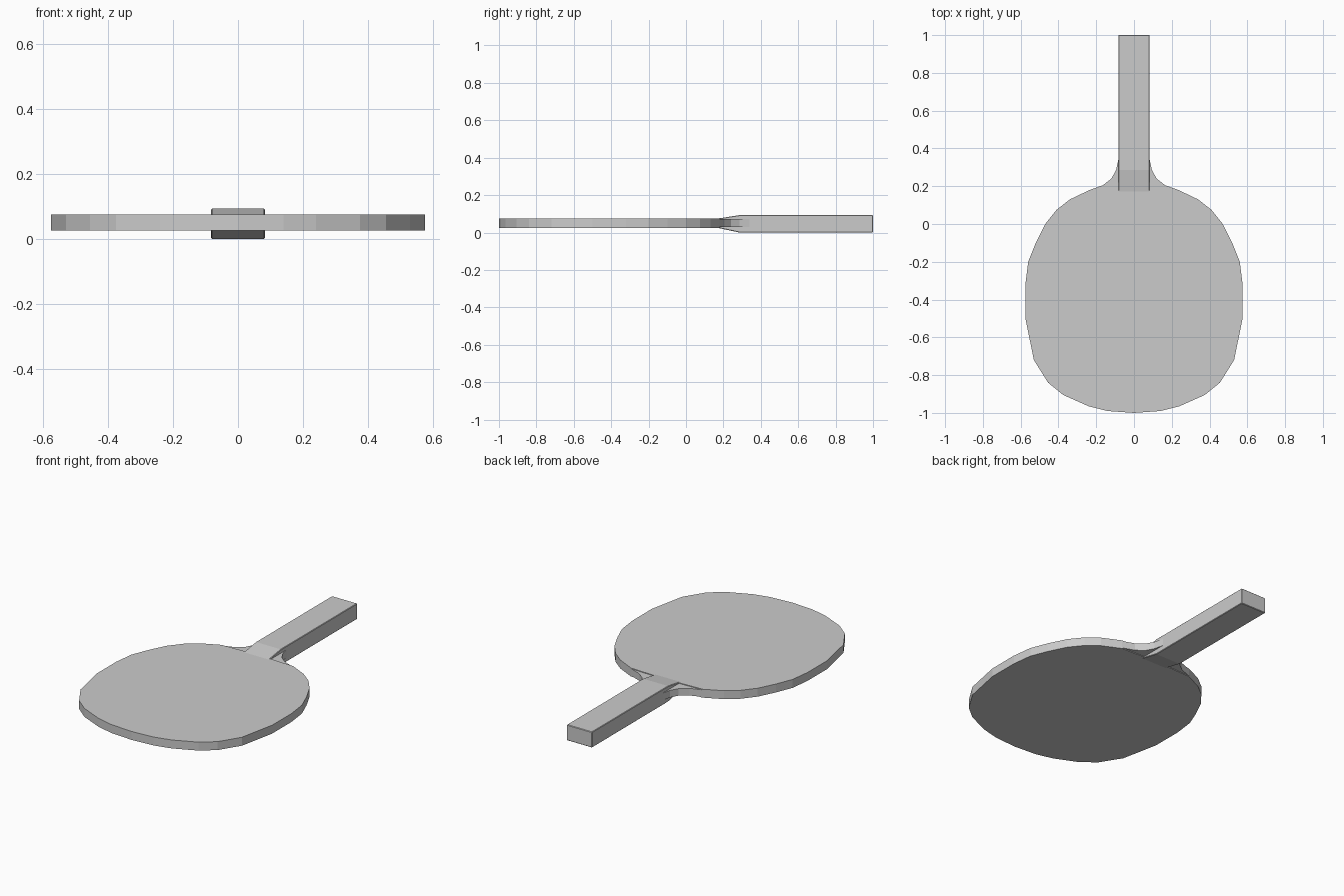
import bpy, bmesh

if "Cube" in bpy.data.objects:
    bpy.data.objects.remove(bpy.data.objects["Cube"])

# Half outline of the blade, from the tip round to the neck
HEAD = [(0.14, -0.99), (0.24, -0.965), (0.375, -0.905), (0.455, -0.84),
        (0.53, -0.72), (0.575, -0.50), (0.575, -0.32), (0.56, -0.20),
        (0.52, -0.10), (0.47, 0.0), (0.41, 0.075), (0.34, 0.13), (0.235, 0.18)]
NECK = [(0.165, 0.205), (0.12, 0.24), (0.095, 0.285), (0.083, 0.34)]


def mirrored(half):
    return [(0, -1)] + half + [(-x, y) for x, y in reversed(half)]


def prism(name, points, offset):
    """Close a polygon of 3D points and extrude it by offset."""
    bm = bmesh.new()
    face = bm.faces.new([bm.verts.new(p) for p in points])
    ext = bmesh.ops.extrude_face_region(bm, geom=[face])
    moved = [v for v in ext["geom"] if isinstance(v, bmesh.types.BMVert)]
    bmesh.ops.translate(bm, verts=moved, vec=offset)
    bmesh.ops.recalc_face_normals(bm, faces=bm.faces)
    mesh = bpy.data.meshes.new(name)
    bm.to_mesh(mesh)
    bm.free()
    obj = bpy.data.objects.new(name, mesh)
    bpy.context.collection.objects.link(obj)
    return obj


def slab(name, half, z0, z1):
    return prism(name, [(x, y, z0) for x, y in mirrored(half)], (0, 0, z1 - z0))


# Blade core with the flared neck
slab("blade", HEAD + NECK, 0.029, 0.071)

# Thin facing sheets, cut straight across at the neck
FACING = HEAD + [(0.10, 0.185)]
slab("top_facing", FACING, 0.071, 0.075)
slab("bottom_facing", FACING, 0.025, 0.029)

# Handle: side profile with wedges running down to both faces
side = [(0.16, 0.073), (0.285, 0.093), (1, 0.093),
        (1, 0), (0.285, 0), (0.16, 0.027)]
handle = prism("handle", [(-0.083, y, z) for y, z in side], (0.166, 0, 0))
bevel = handle.modifiers.new("soft_edges", "BEVEL")
bevel.width = 0.003
bevel.segments = 1
